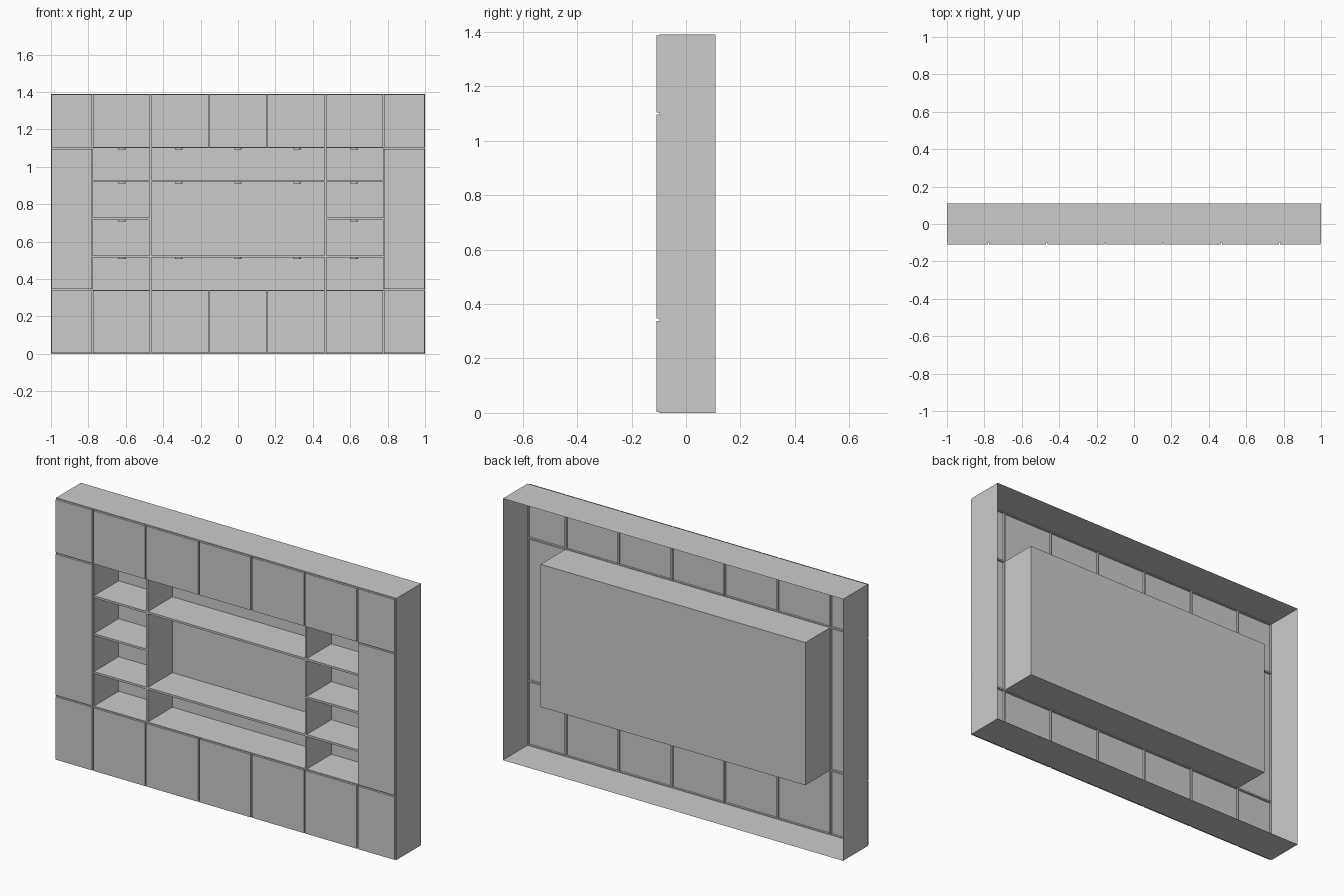
import bpy, bmesh
from mathutils import Matrix, Vector

if "Cube" in bpy.data.objects:
    bpy.data.objects.remove(bpy.data.objects["Cube"])

W, D, H = 1.0, 0.109, 1.39          # half width, half depth, height
FACE = -D + 0.011                   # plane behind the doors (groove bottom)
XS = [-1, -0.778, -0.467, -0.155, 0.155, 0.467, 0.778, 1]
ZS = [0, 0.342, 1.10, H]
T = 0.011                           # board thickness


def finish(name, bm):
    me = bpy.data.meshes.new(name)
    bm.to_mesh(me)
    bm.free()
    ob = bpy.data.objects.new(name, me)
    bpy.context.collection.objects.link(ob)
    return ob


def box_bm(x0, x1, y0, y1, z0, z1):
    bm = bmesh.new()
    bmesh.ops.create_cube(bm, size=1)
    bm.transform(Matrix.Translation(((x0 + x1) / 2, (y0 + y1) / 2, (z0 + z1) / 2))
                 @ Matrix.Diagonal((x1 - x0, y1 - y0, z1 - z0, 1)))
    bm.normal_update()
    return bm


def box(name, *dims):
    return finish(name, box_bm(*dims))


# outer carcass: four thin walls, open at front and back
bm = box_bm(-W, W, FACE, D, 0, H)
bmesh.ops.delete(bm, geom=[f for f in bm.faces if abs(f.normal.y) > 0.5], context='FACES')
finish("outer_carcass", bm)

# door sheet: one cell per door, each pushed forward to leave grooves
bm = bmesh.new()
for i in range(len(XS) - 1):
    for j in range(len(ZS) - 1):
        if j == 1 and 0 < i < len(XS) - 2:
            continue                # niche opening
        x0, x1, z0, z1 = XS[i], XS[i + 1], ZS[j], ZS[j + 1]
        bm.faces.new([bm.verts.new((x, FACE, z))
                      for x, z in ((x0, z0), (x1, z0), (x1, z1), (x0, z1))])
bmesh.ops.remove_doubles(bm, verts=bm.verts[:], dist=1e-5)
bm.normal_update()
doors = bm.faces[:]
bmesh.ops.inset_individual(bm, faces=doors, thickness=0.0055)
for f in bmesh.ops.extrude_discrete_faces(bm, faces=doors)["faces"]:
    bmesh.ops.translate(bm, verts=f.verts[:], vec=Vector((0, -D - FACE, 0)))
finish("door_fronts", bm)

# open niche: five faces looking inward
NX, NZ0, NZ1 = XS[-2], ZS[1], ZS[2]
bm = box_bm(-NX, NX, FACE, D, NZ0, NZ1)
bmesh.ops.delete(bm, geom=[f for f in bm.faces if f.normal.y < -0.5], context='FACES')
bmesh.ops.reverse_faces(bm, faces=bm.faces[:])
finish("niche_lining", bm)

# upright dividers and shelves
DX = XS[-3]
side_levels, mid_levels = (0.52, 0.722, 0.923), (0.52, 0.923)
for s, side in ((-1, "left"), (1, "right")):
    box(f"{side}_divider", s * DX - T / 2, s * DX + T / 2, FACE, D, NZ0, NZ1)
    a, b = sorted((s * (DX + T / 2), s * NX))
    for k, z in enumerate(side_levels):
        box(f"{side}_shelf_{k + 1}", a, b, FACE, D, z - T / 2, z + T / 2)
for k, z in enumerate(mid_levels):
    box(f"centre_shelf_{k + 1}", -DX + T / 2, DX - T / 2, FACE, D, z - T / 2, z + T / 2)


# small round downlights under each shelf and under the niche top
def lamp(name, x, z):
    bm = bmesh.new()
    bmesh.ops.create_cone(bm, cap_ends=True, segments=24, radius1=0.02, radius2=0.02, depth=0.008,
                          matrix=Matrix.Translation((x, 0, z - 0.004)))
    ob = finish(name, bm)
    with bpy.context.temp_override(object=ob, active_object=ob, selected_objects=[ob],
                                   selected_editable_objects=[ob]):
        bpy.ops.object.shade_smooth_by_angle()


for xs, levels in (((-0.622, 0.622), side_levels), ((-0.316, 0, 0.316), mid_levels)):
    for x in xs:
        for z in [l - T / 2 for l in levels] + [NZ1]:
            lamp("downlight", x, z)
